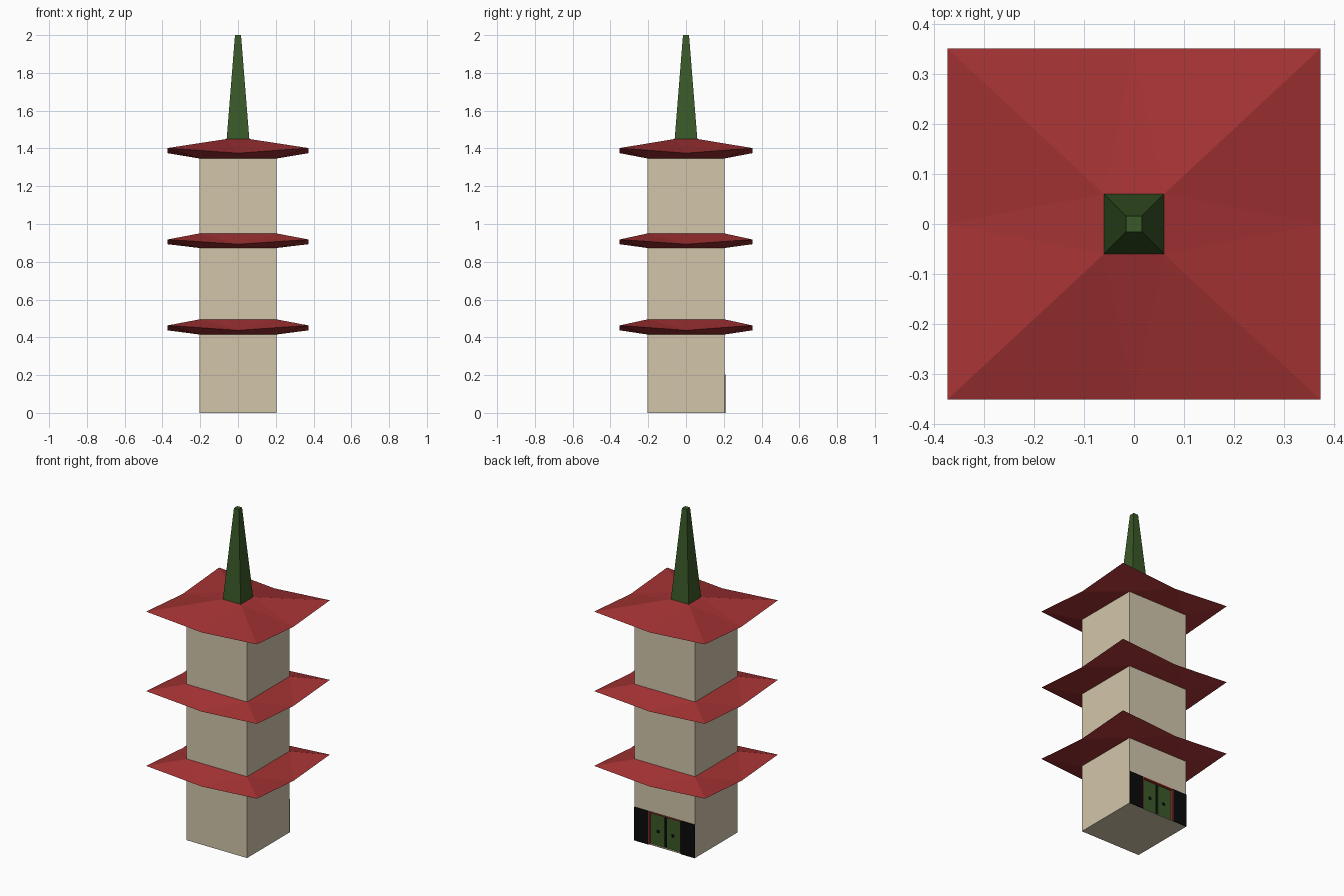
import bpy, bmesh

if "Cube" in bpy.data.objects:
    bpy.data.objects.remove(bpy.data.objects["Cube"])

def material(name, rgb):
    m = bpy.data.materials.new(name)
    m.diffuse_color = (*rgb, 1)
    m.use_nodes = True
    m.node_tree.nodes["Principled BSDF"].inputs["Base Color"].default_value = m.diffuse_color
    return m

CREAM = material("cream plaster", (0.65, 0.565, 0.41))
RED = material("roof red", (0.37, 0.032, 0.034))
GREEN = material("dark green", (0.042, 0.100, 0.021))
BLACK = material("black", (0.003, 0.003, 0.003))

B = 0.204           # tower half width
EX, EY = 0.373, 0.351  # eave half widths

def mesh_object(name, verts, faces, mat):
    me = bpy.data.meshes.new(name)
    me.from_pydata(verts, [], faces)
    bm = bmesh.new()
    bm.from_mesh(me)
    bmesh.ops.recalc_face_normals(bm, faces=bm.faces)
    bm.to_mesh(me)
    bm.free()
    ob = bpy.data.objects.new(name, me)
    bpy.context.collection.objects.link(ob)
    me.materials.append(mat)
    return ob

def square(hx, hy, z):
    return [(-hx, -hy, z), (hx, -hy, z), (hx, hy, z), (-hx, hy, z)]

def frustum(name, bottom, top, mat):
    sides = [(i, (i + 1) % 4, (i + 1) % 4 + 4, i + 4) for i in range(4)]
    return mesh_object(name, bottom + top, [(0, 1, 2, 3), (4, 5, 6, 7)] + sides, mat)

def box(name, x, y, z, mat):
    ring = lambda h: [(x[0], y[0], h), (x[1], y[0], h), (x[1], y[1], h), (x[0], y[1], h)]
    return frustum(name, ring(z[0]), ring(z[1]), mat)

def roof(name, z_bottom, z_mid, z_corner, z_top, top_half):
    # eave ring alternates raised corners and lower midpoints
    eave = []
    corners = square(EX, EY, z_corner)
    for i in range(4):
        a, b = corners[i], corners[(i + 1) % 4]
        eave += [a, ((a[0] + b[0]) / 2, (a[1] + b[1]) / 2, z_mid)]
    verts = eave + square(top_half, top_half, z_top) + square(B, B, z_bottom)
    faces = [(8, 9, 10, 11), (12, 13, 14, 15)]
    for base in (8, 12):
        for i in range(4):
            a, b = base + i, base + (i + 1) % 4
            c, m, d = 2 * i, 2 * i + 1, (2 * i + 2) % 8
            faces += [(a, c, m), (a, m, b), (b, m, d)]
    return mesh_object(name, verts, faces, RED)

# Tower, with a shallow doorway cut in the back
tower = box("tower", (-B, B), (-B, B), (0, 1.36), CREAM)
W, H, D = 0.108, 0.2, B - 0.015
cutter = box("doorway_cutter", (-W, W), (D, B + 0.05), (0.003, H), CREAM)
cutter.hide_render = True
cutter.hide_viewport = True
cut = tower.modifiers.new("doorway", 'BOOLEAN')
cut.object = cutter
cut.operation = 'DIFFERENCE'
cut.solver = 'EXACT'

# Three roofs
roof("lower_roof", 0.415, 0.437, 0.463, 0.495, B)
roof("middle_roof", 0.873, 0.893, 0.918, 0.95, B)
roof("upper_roof", 1.347, 1.375, 1.402, 1.45, 0.06)

# Spire
frustum("spire", square(0.06, 0.06, 1.449), square(0.016, 0.016, 2.0), GREEN)

# Doorway lining, door leaves, knobs and side panels
box("door_lintel", (-W, W), (D, B + 0.004), (H - 0.004, H + 0.003), RED)
box("door_backing", (-W, W), (D - 0.001, D + 0.002), (0.003, H - 0.004), BLACK)
for s, side in ((-1, "right"), (1, "left")):
    span = lambda a, b: tuple(sorted((s * a, s * b)))
    box(side + "_door_jamb", span(W - 0.004, W + 0.002), (D, B + 0.004), (0.003, H), RED)
    box(side + "_door_leaf", span(0.008, W - 0.006), (D, D + 0.006), (0.004, H - 0.005), GREEN)
    box(side + "_door_knob", span(0.043, 0.057), (D + 0.005, D + 0.011), (0.083, 0.097), BLACK)
    box(side + "_dark_panel", span(W + 0.002, B), (B - 0.001, B + 0.004), (0, H + 0.003), BLACK)
